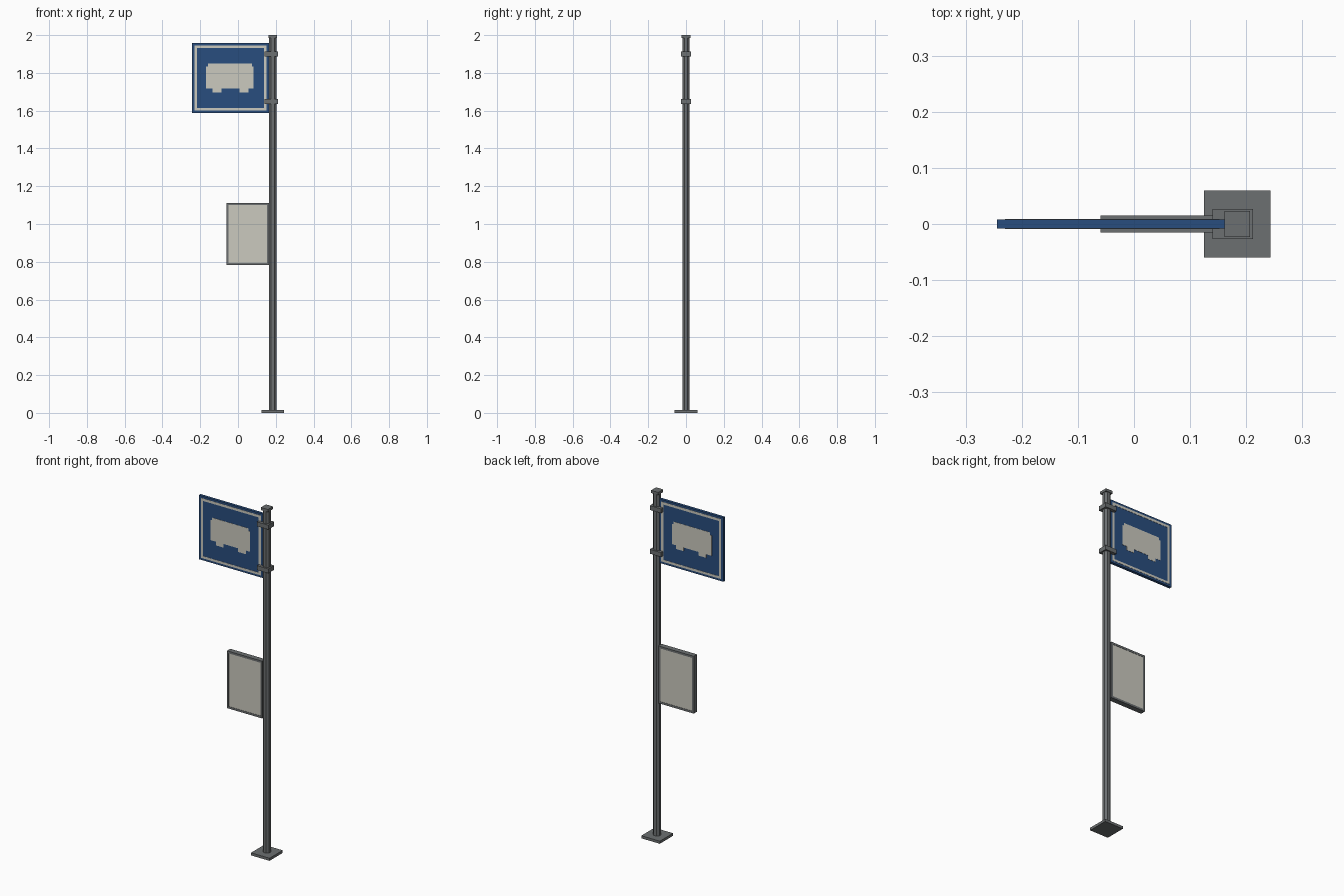
import bpy, math

if "Cube" in bpy.data.objects:
    bpy.data.objects.remove(bpy.data.objects["Cube"])

def material(name, rgb):
    m = bpy.data.materials.new(name)
    m.diffuse_color = (*rgb, 1)
    m.use_nodes = True
    m.node_tree.nodes["Principled BSDF"].inputs["Base Color"].default_value = m.diffuse_color
    return m

GREY = material("grey metal", (0.15, 0.16, 0.165))
BLUE = material("sign blue", (0.022, 0.075, 0.21))
CREAM = material("off white", (0.60, 0.59, 0.52))

def mesh(name, verts, faces, mat):
    me = bpy.data.meshes.new(name)
    me.from_pydata(verts, [], faces)
    me.materials.append(mat)
    ob = bpy.data.objects.new(name, me)
    bpy.context.collection.objects.link(ob)
    return ob

def prism(name, outline, y0, y1, mat):
    # extrude a counter-clockwise (x, z) outline between two depths, y0 < y1
    n = len(outline)
    v = [(x, y0, z) for x, z in outline] + [(x, y1, z) for x, z in outline]
    f = [tuple(range(n)), tuple(range(2 * n - 1, n - 1, -1))]
    f += [(i, i + n, (i + 1) % n + n, (i + 1) % n) for i in range(n)]
    return mesh(name, v, f, mat)

def rect(x0, x1, z0, z1):
    return [(x0, z0), (x1, z0), (x1, z1), (x0, z1)]

def box(name, x0, x1, y0, y1, z0, z1, mat):
    return prism(name, rect(x0, x1, z0, z1), y0, y1, mat)

def ring(name, outer, inner, y0, y1, mat):
    # rectangular frame with an open middle
    o, i = rect(*outer), rect(*inner)
    v = [(x, y, z) for y in (y0, y1) for x, z in o + i]
    f = []
    for a in range(4):
        b = (a + 1) % 4
        f += [(a, b, b + 4, a + 4), (a + 8, a + 12, b + 12, b + 8),
              (a, a + 8, b + 8, b), (a + 4, b + 4, b + 12, a + 12)]
    return mesh(name, v, f, mat)

PX = 0.184

# post: base plate, octagonal pole, square cap
box("base_plate", PX - 0.059, PX + 0.059, -0.06, 0.06, 0, 0.015, GREY)
bpy.ops.mesh.primitive_cylinder_add(vertices=8, radius=0.0212, depth=1.975,
                                    location=(PX, 0, 1.0025), rotation=(0, 0, math.pi / 8))
pole = bpy.context.object
pole.name = "pole"
pole.data.materials.append(GREY)
box("pole_cap", PX - 0.0225, PX + 0.0225, -0.023, 0.023, 1.985, 2.0, GREY)

# clamps holding the sign
for k, z in enumerate((1.648, 1.90)):
    box(f"clamp_{k}", 0.14, 0.212, -0.027, 0.027, z - 0.0125, z + 0.0125, GREY)

# sign panel and timetable case
box("sign_panel", -0.244, 0.166, -0.008, 0.008, 1.588, 1.957, BLUE)
ring("timetable_frame", (-0.06, 0.165, 0.782, 1.112), (-0.049, 0.153, 0.794, 1.10),
     -0.015, 0.015, GREY)
box("timetable_sheet", -0.049, 0.153, -0.0135, 0.0135, 0.794, 1.10, CREAM)

# bus silhouette with stepped roof corners and two wheels
bus = [(-0.17, 1.718), (-0.135, 1.718), (-0.135, 1.697), (-0.087, 1.697), (-0.087, 1.718),
       (0.008, 1.718), (0.008, 1.697), (0.056, 1.697), (0.056, 1.718), (0.083, 1.718),
       (0.083, 1.835), (0.073, 1.835), (0.073, 1.85), (-0.158, 1.85), (-0.158, 1.835),
       (-0.17, 1.835)]

# painted details on both faces of the sign
for side, y0, y1 in (("front", -0.0092, -0.0078), ("back", 0.0078, 0.0092)):
    ring(f"sign_border_{side}", (-0.230, 0.152, 1.60, 1.945), (-0.217, 0.138, 1.613, 1.931),
         y0, y1, CREAM)
    prism(f"bus_symbol_{side}", bus, y0, y1, CREAM)
